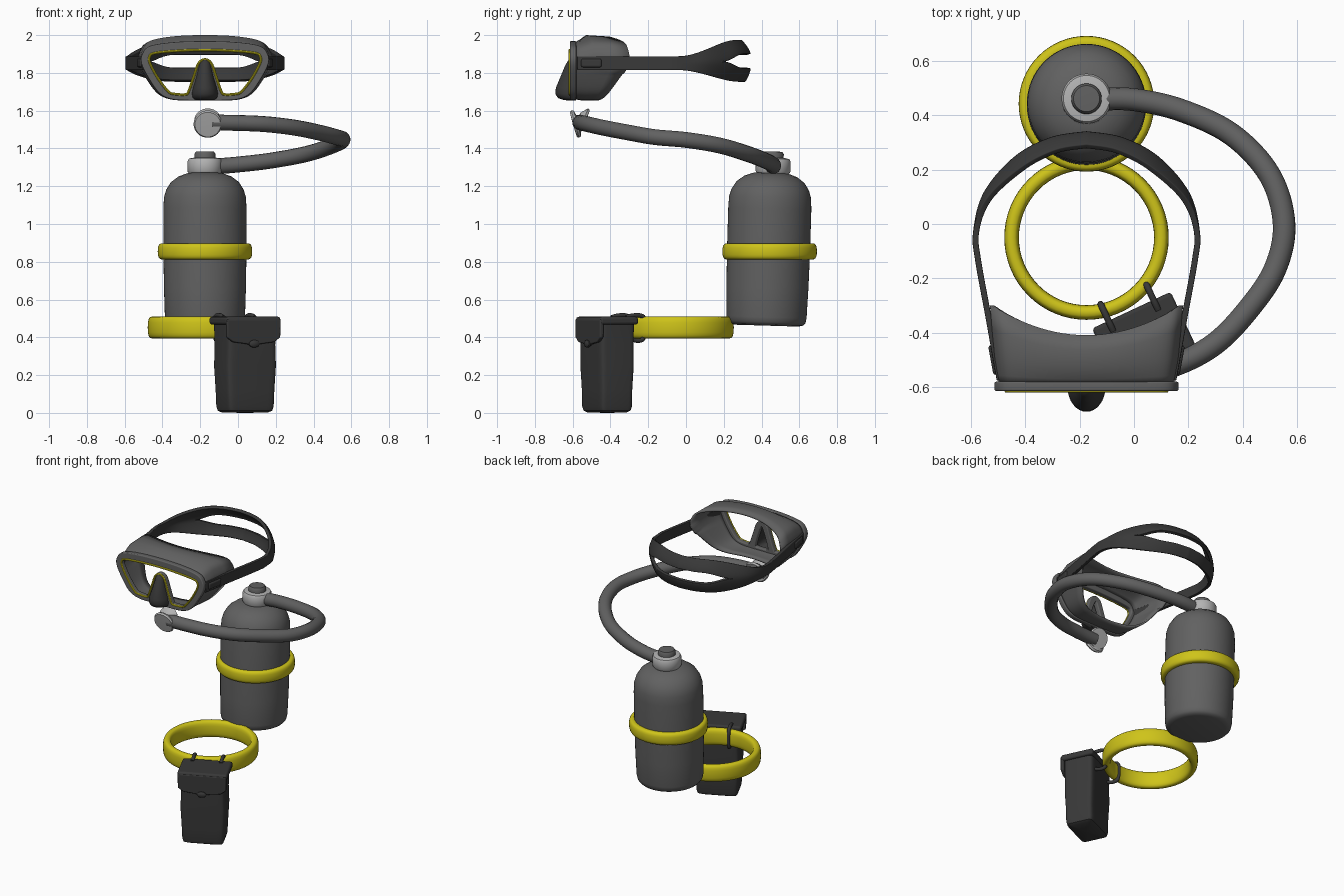
import bpy, bmesh, math
from mathutils import Vector

if "Cube" in bpy.data.objects:
    bpy.data.objects.remove(bpy.data.objects["Cube"])

CX = -0.175                                  # x of the wearer's centre line


def mat(name, rgb):
    m = bpy.data.materials.new(name)
    m.diffuse_color = (*rgb, 1)
    m.use_nodes = True
    m.node_tree.nodes["Principled BSDF"].inputs["Base Color"].default_value = m.diffuse_color
    return m


YELLOW = mat("yellow", (0.62, 0.55, 0.01))
DARK = mat("dark_rubber", (0.04, 0.04, 0.04))
GREY = mat("mid_grey", (0.12, 0.12, 0.12))
LIGHT = mat("light_grey", (0.45, 0.45, 0.45))


def finish(ob, m, bevel=0, solid=0, angle=40):
    bpy.ops.object.select_all(action='DESELECT')
    bpy.context.view_layer.objects.active = ob
    ob.select_set(True)
    if ob.type == 'CURVE':
        bpy.ops.object.convert(target='MESH')
        ob = bpy.context.object
    if solid:
        s = ob.modifiers.new("thickness", 'SOLIDIFY')
        s.thickness, s.offset = solid, 0
    if bevel:
        b = ob.modifiers.new("round", 'BEVEL')
        b.width, b.segments = bevel, 4
    ob.data.materials.clear()
    ob.data.materials.append(m)
    bpy.ops.object.shade_smooth_by_angle(angle=math.radians(angle))
    return ob


def mesh(name, verts, faces, m, loc=(0, 0, 0), rot=(0, 0, 0), **kw):
    me = bpy.data.meshes.new(name)
    me.from_pydata(verts, [], faces)
    bm = bmesh.new()
    bm.from_mesh(me)
    bmesh.ops.remove_doubles(bm, verts=bm.verts, dist=1e-4)
    bmesh.ops.recalc_face_normals(bm, faces=bm.faces)
    bm.to_mesh(me)
    bm.free()
    ob = bpy.data.objects.new(name, me)
    bpy.context.collection.objects.link(ob)
    ob.location, ob.rotation_euler = loc, rot
    return finish(ob, m, **kw)


def loft(name, rings, m, closed=True, wrap=False, **kw):
    n = len(rings[0])
    k = len(rings)
    faces = [(i * n + j, i * n + (j + 1) % n, (i + 1) % k * n + (j + 1) % n, (i + 1) % k * n + j)
             for i in range(k if wrap else k - 1) for j in range(n if closed else n - 1)]
    return mesh(name, [p for r in rings for p in r], faces, m, **kw)


def lathe(name, profile, m, loc, rot=(0, 0, 0), wrap=False, n=64):
    rings = [[(r * math.cos(a * math.tau / n), r * math.sin(a * math.tau / n), z) for a in range(n)]
             for r, z in profile]
    return loft(name, rings, m, wrap=wrap, loc=loc, rot=rot)


def hoop(name, radius, half_w, half_h, loc, rot=(0, 0, 0)):
    def p(v):
        return math.copysign(abs(v) ** 0.7, v)
    prof = [(radius + half_w * p(math.cos(a * math.tau / 20)), half_h * p(math.sin(a * math.tau / 20)))
            for a in range(20)]
    return lathe(name, prof, YELLOW, loc, rot, wrap=True)


def box(name, size, m, loc, rot=(0, 0, 0), bevel=0.01):
    x, y, z = (s / 2 for s in size)
    sq = [(-x, -y), (x, -y), (x, y), (-x, y)]
    return mesh(name, [(*q, h) for h in (-z, z) for q in sq],
                [(0, 1, 2, 3), (4, 5, 6, 7)] + [(i, (i + 1) % 4, 4 + (i + 1) % 4, 4 + i) for i in range(4)],
                m, loc, rot, bevel=bevel)


def spline(pts, n=8, closed=False):
    pts = [Vector(p) for p in pts]
    k = len(pts)
    out = []
    for i in range(k if closed else k - 1):
        a, b, c, d = (pts[(i + o) % k] if closed else pts[min(max(i + o, 0), k - 1)] for o in (-1, 0, 1, 2))
        for s in range(n):
            t = s / n
            out.append(0.5 * (2 * b + (c - a) * t + (2 * a - 5 * b + 4 * c - d) * t * t
                              + (3 * b - a - 3 * c + d) * t ** 3))
    return out if closed else out + [pts[-1]]


def curve(name, loops, m, dims='3D', closed=False, **props):
    cu = bpy.data.curves.new(name, 'CURVE')
    cu.dimensions = dims
    for pts in loops:
        s = cu.splines.new('POLY')
        s.points.add(len(pts) - 1)
        for q, p in zip(s.points, pts):
            q.co = (*p, 1) if len(p) == 3 else (*p, 0, 1)
        s.use_cyclic_u = closed
    cu.use_fill_caps = not closed
    for k, v in props.items():
        setattr(cu, k, v)
    ob = bpy.data.objects.new(name, cu)
    bpy.context.collection.objects.link(ob)
    if dims == '2D':
        ob.location, ob.rotation_euler = (CX, -0.598, 0), (math.pi / 2, 0, 0)
    return finish(ob, m)


def mirrored(half):
    return half + [(-x, z) for x, z in reversed(half) if x > 0]


def smooth(t):
    t = min(max(t, 0), 1)
    return t * t * (3 - 2 * t)


# Air tank, its band and valve
tilt = (-0.03, 0, 0)
lathe("tank", [(0, 0), (.17, 0), (.195, .006), (.207, .02), (.212, .045), (.217, .2), (.22, .4), (.22, .62),
               (.217, .68), (.205, .72), (.18, .76), (.14, .79), (.09, .808), (0, .81)], GREY, (CX, 0.425, 0.462), tilt)
hoop("tank_band", 0.222, 0.028, 0.043, (CX, 0.443, 0.855))
lathe("valve", [(0, 0), (.085, 0), (.092, .01), (.092, .065), (.085, .078), (.06, .083), (0, .083)],
      LIGHT, (CX, 0.46, 1.268), tilt)
lathe("valve_cap", [(0, 0), (.056, 0), (.056, .025), (.048, .037), (0, .039)], GREY, (CX, 0.461, 1.346), tilt)

# Hose and breathing regulator
curve("hose", [spline([(-.12, .46, 1.305), (.0, .458, 1.315), (.17, .42, 1.335), (.36, .33, 1.37), (.5, .18, 1.415),
                       (.553, 0, 1.445), (.52, -.165, 1.46), (.425, -.31, 1.485), (.30, -.44, 1.51),
                       (.15, -.52, 1.528), (0, -.55, 1.535), (-.14, -.56, 1.537)])],
      GREY, bevel_depth=0.042, bevel_resolution=6)
lathe("regulator_front", [(0, -.03), (.03, -.03), (.045, -.015), (.07, -.008), (.075, .004), (.068, .014), (0, .016)],
      LIGHT, (-0.16, -0.583, 1.53), (math.radians(106), 0, 0), n=40)
lathe("regulator_back", [(0, -.014), (.066, -.012), (.072, 0), (.06, .01), (.035, .03), (0, .03)],
      LIGHT, (-0.16, -0.545, 1.545), (math.radians(68), 0, 0), n=40)

# Waist belt
hoop("belt", 0.276, 0.027, 0.058, (CX, -0.05, 0.452))

# Pouch, turned to sit against the belt
ang = math.radians(25)


def at(x, y, z):
    return (0.037 + x * math.cos(ang) - y * math.sin(ang), -0.418 + x * math.sin(ang) + y * math.cos(ang), z)


turn = (0, 0, ang)


def slab(w, d, z, cy=0.0):
    c = [(-w, -d), (0, -d - 0.008), (w, -d), (w + .006, 0), (w, d), (0, d), ]
    pts = []
    for a in range(40):
        t = a * math.tau / 40
        f = [math.copysign(abs(v) ** 0.22, v) for v in (math.cos(t), math.sin(t))]
        pts.append((w * f[0], d * f[1] + cy, z))
    return pts


loft("pouch_body", [slab(0.001, 0.001, 0), slab(.11, .07, .002), slab(.128, .088, .012), slab(.134, .094, .035),
                    slab(.138, .094, .12), slab(.145, .10, .25), slab(.141, .10, .36), slab(.145, .102, .48),
                    slab(.001, .001, .485)], DARK, loc=at(0, 0, 0), rot=turn)
box("pouch_lid", (0.32, 0.222, 0.042), DARK, at(0, 0, 0.488), turn, bevel=0.014)
flap = [(-.157, .495), (-.155, .40), (-.12, .375), (-.04, .365), (0, .352), (.04, .365), (.12, .375), (.155, .40), (.157, .495)]
k = len(flap)
mesh("pouch_flap", [(x, y, z) for y in (-.114, -.092) for x, z in flap],
     [tuple(range(k)), tuple(range(k, 2 * k))] + [(i, (i + 1) % k, k + (i + 1) % k, k + i) for i in range(k)],
     DARK, at(0, 0, 0), turn, bevel=0.006)
lathe("pouch_button", [(0, -.006), (.03, -.006), (.03, .004), (.02, .01), (0, .012)], DARK,
      at(0, -0.116, 0.366), (math.pi / 2, 0, ang), n=24).scale = (1, 0.65, 1)
for i, x in enumerate((-0.093, 0.09)):
    loop = [at(x, y, z) for y, z in ((.07, .505), (.10, .514), (.15, .516), (.175, .50), (.178, .45),
                                     (.17, .395), (.14, .382), (.10, .39))]
    curve("belt_loop_%d" % (i + 1), [spline(loop, 5)], DARK, bevel_depth=0.012, bevel_resolution=3)

# Mask frame with an open lens, nose notch and yellow trim
outer = spline(mirrored([(0, 1.962), (.16, 1.957), (.285, 1.938), (.325, 1.90), (.33, 1.85), (.29, 1.77), (.235, 1.695),
                         (.17, 1.665), (.08, 1.66), (0, 1.66)]), 6, True)
lens = spline(mirrored([(0, 1.922), (.15, 1.917), (.27, 1.905), (.296, 1.885), (.293, 1.85), (.25, 1.77), (.195, 1.70),
                        (.16, 1.687), (.105, 1.685), (.088, 1.70), (.06, 1.78), (.035, 1.85), (0, 1.872)]), 6, True)
notch = spline(mirrored([(0, 1.845), (.025, 1.80), (.055, 1.70), (.045, 1.682), (0, 1.68)]), 5, True)
curve("mask_frame", [outer, lens, notch], GREY, '2D', True, fill_mode='BOTH', extrude=0.011,
      bevel_depth=0.006, bevel_resolution=3)
curve("lens_trim", [[(CX + x * 0.99, -0.615, 1.81 + (z - 1.81) * 0.99) for x, z in lens]], YELLOW,
      closed=True, bevel_depth=0.0065, bevel_resolution=2)

# Soft skirt behind the frame
rings = []
for t, s in ((0, .95), (.12, .97), (.35, 1.0), (.7, 1.03), (1, 1.05)):
    ring = []
    for x, z in outer:
        rise = 0.036 * max(0, (z - 1.80) / 0.16) * smooth(t / 0.35)
        back = -0.30 - 0.11 * (1 - min(1, abs(x) / 0.33) ** 2) - 0.07 * max(0, (1.85 - z) / 0.19)
        zz = 1.81 + (z - 1.81) * min(s, 1) + rise - 0.012 * t * (z > 1.8)
        ring.append((CX + x * s, -0.59 + (back + 0.59) * t, zz))
    rings.append(ring)
loft("mask_skirt", rings, GREY, solid=0.012)

# Nose pocket
rings = []
for z, w, d in ((1.872, .004, .004), (1.868, .02, .018), (1.84, .028, .035), (1.78, .042, .06), (1.72, .06, .085),
                (1.69, .066, .088), (1.67, .062, .075), (1.66, .05, .045), (1.657, .01, .01)):
    rings.append([(CX + w * math.cos(a * math.pi / 16), -0.60 - d * math.sin(a * math.pi / 16), z) for a in range(17)])
loft("nose_pocket", rings, DARK, closed=False, solid=0.008, angle=60)

# Head strap that widens and splits into two bands at the back
half = spline([(.32, -.575), (.36, -.35), (.40, -.13), (.407, -.03), (.37, .11), (.26, .24), (.13, .31), (0, .332)], 8)
path = list(half) + [Vector((-p.x, p.y)) for p in reversed(half[:-1])]
upper, lower = [], []
for p in path:
    s = smooth((p.y + 0.04) / 0.34)
    hole = 0.036 * smooth((p.y - 0.2) / 0.1)
    mid = 1.852 + 0.01 * s
    for band, edge, sign in ((upper, 1.888 + 0.08 * s, 1), (lower, 1.815 - 0.058 * s, -1)):
        row = []
        for j in range(6):
            f = j / 5
            lean = 1 - 0.14 * s * f ** 1.5 * (1 if sign > 0 else 0.6)
            a = mid + sign * hole
            row.append((CX + p.x * lean, p.y * lean if p.y > 0 else p.y, a + (edge - a) * f))
        band.append(row)
n = len(path)
verts = [v for r in upper + lower for v in r]
faces = [(r * 6 + j, r * 6 + j + 1, r * 6 + j + 7, r * 6 + j + 6)
         for r in list(range(n - 1)) + list(range(n, 2 * n - 1)) for j in range(5)]
mesh("head_strap", verts, faces, DARK, solid=0.022, bevel=0.004)
for side, sx in (("left", -1), ("right", 1)):
    box("strap_buckle_" + side, (0.03, 0.11, 0.045), DARK, (CX + sx * 0.338, -0.50, 1.852), (0, 0, -sx * 0.18), 0.01)
